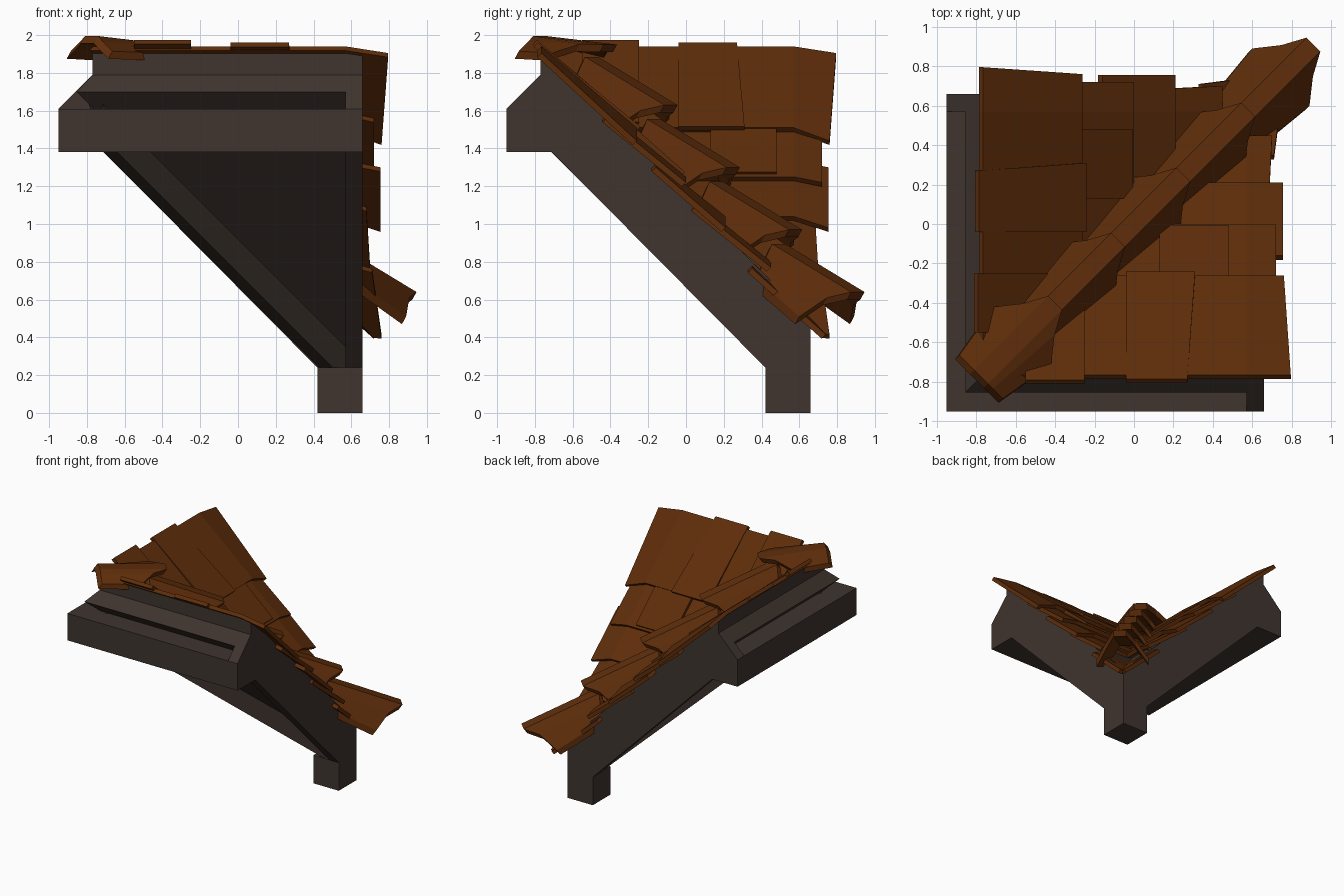
import bpy, bmesh

if "Cube" in bpy.data.objects:
    bpy.data.objects.remove(bpy.data.objects["Cube"])


def material(name, rgb):
    m = bpy.data.materials.new(name)
    m.diffuse_color = (*rgb, 1)
    m.use_nodes = True
    m.node_tree.nodes["Principled BSDF"].inputs["Base Color"].default_value = m.diffuse_color
    return m


WOOD = material("dark timber", (0.050, 0.035, 0.028))
ROOF = material("rust brown shingle", (0.112, 0.026, 0.003))


def loft(bm, a, b):
    """Closed solid between two matching polygons."""
    va = [bm.verts.new(p) for p in a]
    vb = [bm.verts.new(p) for p in b]
    n = len(va)
    bm.faces.new(va)
    bm.faces.new(vb[::-1])
    for i in range(n):
        j = (i + 1) % n
        bm.faces.new((va[j], va[i], vb[i], vb[j]))


def finish(bm, name, mat):
    bmesh.ops.recalc_face_normals(bm, faces=bm.faces)
    me = bpy.data.meshes.new(name)
    bm.to_mesh(me)
    bm.free()
    me.materials.append(mat)
    bpy.context.collection.objects.link(bpy.data.objects.new(name, me))


def both_wings(name, mat, solids):
    """Trim the solids at the valley plane x = y, then mirror them across it."""
    bm = bmesh.new()
    for a, b in solids:
        loft(bm, a, b)
    bmesh.ops.bisect_plane(bm, geom=bm.verts[:] + bm.edges[:] + bm.faces[:],
                           plane_co=(0, 0, 0), plane_no=(1, -1, 0), clear_inner=True)
    dup = bmesh.ops.duplicate(bm, geom=bm.verts[:] + bm.edges[:] + bm.faces[:])
    for v in dup["geom"]:
        if isinstance(v, bmesh.types.BMVert):
            v.co = (v.co.y, v.co.x, v.co.z)
    on_valley = [v for v in bm.verts if abs(v.co.x - v.co.y) < 1e-4]
    bmesh.ops.remove_doubles(bm, verts=on_valley, dist=1e-4)
    finish(bm, name, mat)


def along_x(profile, x0, x1):
    return ([(x0, y, z) for y, z in profile], [(x1, y, z) for y, z in profile])


# Timber frame: end rafters, wall beams, roof deck
rafter = [(-.95, 1.38), (-.95, 1.61), (-.77, 1.79), (-.77, 1.92), (.66, .49),
          (.66, 0), (.42, 0), (.42, .24), (-.71, 1.38)]
both_wings("end_rafters", WOOD, [along_x(rafter, .57, .66)])
beam = [(-.95, 1.38), (-.95, 1.61), (-.76, 1.61), (-.71, 1.56), (-.71, 1.38)]
both_wings("wall_beams", WOOD, [along_x(beam, -1, .57)])
deck = [(-.855, 1.70), (-.77, 1.79), (-.77, 1.92), (.66, .49), (.66, .185)]
both_wings("roof_deck", WOOD, [along_x(deck, -1, .57)])

# Corner post
bm = bmesh.new()
loft(bm, [(.42, .42, 0), (.66, .42, 0), (.66, .66, 0), (.42, .66, 0)],
     [(.42, .42, .24), (.66, .42, .24), (.66, .66, .24), (.42, .66, .24)])
finish(bm, "corner_post", WOOD)

# Diagonal valley beam under the deck
bm = bmesh.new()
side = [(-.675, 1.38), (.465, .24), (.6, .24), (.6, .36), (-.72, 1.66), (-.76, 1.66)]
e = .0375
loft(bm, [(t + e, t - e, z) for t, z in side], [(t - e, t + e, z) for t, z in side])
finish(bm, "valley_beam", WOOD)


def shingle(x0, x1, y0, y1, c0, c1, flare=0.0, drop=(0, 0), thick=.022):
    """Tilted slab on the slope z = c - y, c0 at the top edge and c1 at the foot.
    The right side can sag by drop and its top corner can flare outwards."""
    top = [(x0, y0, c0 - y0), (x1 + flare, y0, c0 - drop[0] - y0),
           (x1, y1, c1 - drop[1] - y1), (x0, y1, c1 - y1)]
    return top, [(x, y - thick, z - thick) for x, y, z in top]


# Shingle courses: flat inner part, and a drooping verge part
courses = [(-.765, -.26, .76, .035, .07), (-.42, .0, .72, 0, .03),
           (-.16, .21, .755, 0, .06), (.05, .45, .70, -.02, .03),
           (.35, .74, .76, -.05, .02)]
rows = []
for i, (y0, y1, xr, flare, sag) in enumerate(courses):
    c0, c1 = (1.175, 1.25) if i < 4 else (1.15, 1.175)
    rows.append(shingle(-1, .57, y0, y1, c0, c1))
    rows.append(shingle(.57, xr, y0, y1, c0, c1, flare, (.035, sag)))
both_wings("shingle_courses", ROOF, rows)

# Loose shingles lying on top of the courses
both_wings("raised_shingles", ROOF, [
    shingle(-.55, -.25, -.79, -.28, 1.185, 1.26),
    shingle(-.04, .31, -.785, -.24, 1.175, 1.275, -.04),
    shingle(.13, .48, -.30, -.005, 1.235, 1.27)])


# Overlapping caps along the valley
def cap(bm, t0, t1, peak0, side0, e0, side1=1.255):
    def ring(t, peak, side_s, e, lag):
        pts = []
        for k, f, g in ((e, 0, 1), (e * .55, .62, .5), (.035, 1, 0)):
            tt = t - lag * g
            s = side_s + (peak - side_s) * f
            pts.append((k, tt, s - tt))
        pts += [(-k, tt, z) for k, tt, z in reversed(pts)]
        outer = [(tt + k, tt - k, z) for k, tt, z in pts]
        inner = [(x - .022, y - .022, z - .04) for x, y, z in outer]
        return outer + inner[::-1]
    a, b = ring(t0, peak0, side0, e0, 0), ring(t1, 1.55, side1, .145, .165)
    va, vb = [bm.verts.new(p) for p in a], [bm.verts.new(p) for p in b]
    n = len(va)
    for i in range(n):
        j = (i + 1) % n
        bm.faces.new((va[j], va[i], vb[i], vb[j]))
    for i in range(n // 2 - 1):
        for v in (va, vb):
            bm.faces.new((v[i], v[i + 1], v[n - 2 - i], v[n - 1 - i]))


bm = bmesh.new()
cap(bm, -.775, -.40, 1.22, 1.14, .11, 1.34)
for t1 in (-.08, .25, .58, .91):
    cap(bm, t1 - .42, t1, 1.385, 1.20, .12)
finish(bm, "valley_caps", ROOF)
